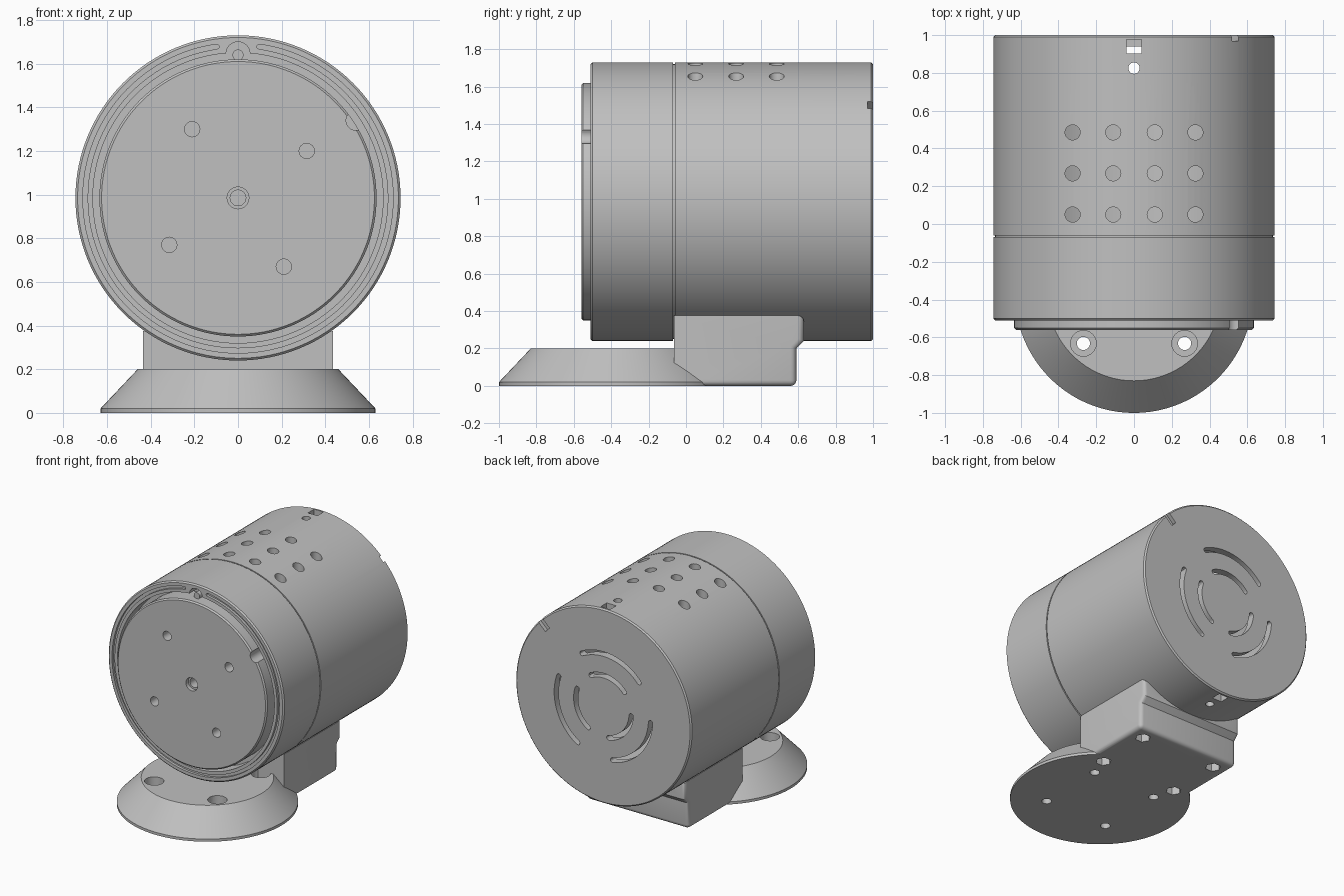
import bpy, bmesh
from math import sin, cos, pi, radians, sqrt
from mathutils import Matrix, Vector

if "Cube" in bpy.data.objects:
    bpy.data.objects.remove(bpy.data.objects["Cube"], do_unlink=True)

grey = bpy.data.materials.new("plain grey")
grey.use_nodes = True
tone = (0.53, 0.53, 0.53, 1)
grey.diffuse_color = tone
grey.node_tree.nodes["Principled BSDF"].inputs["Base Color"].default_value = tone

AXIS_Z = 0.985   # height of the drum axis
R = 0.745        # drum radius


def finish(bm, name):
    bmesh.ops.remove_doubles(bm, verts=bm.verts, dist=1e-5)
    bmesh.ops.recalc_face_normals(bm, faces=bm.faces)
    mesh = bpy.data.meshes.new(name)
    bm.to_mesh(mesh)
    bm.free()
    mesh.materials.append(grey)
    ob = bpy.data.objects.new(name, mesh)
    bpy.context.collection.objects.link(ob)
    return ob


def place(axis, a, b, d):
    return {"X": (d, a, b), "Y": (a, d, b), "Z": (a, b, d)}[axis]


def prism_bm(points, lo, hi, axis):
    bm = bmesh.new()
    face = bm.faces.new([bm.verts.new(place(axis, a, b, lo)) for a, b in points])
    new = bmesh.ops.extrude_face_region(bm, geom=[face])["geom"]
    shift = Vector(place(axis, 0, 0, hi - lo))
    bmesh.ops.translate(bm, vec=shift, verts=[v for v in new if isinstance(v, bmesh.types.BMVert)])
    return bm


def prism(name, points, lo, hi, axis):
    return finish(prism_bm(points, lo, hi, axis), name)


def circle(a, b, r, n=24):
    return [(a + r * cos(2 * pi * i / n), b + r * sin(2 * pi * i / n)) for i in range(n)]


def rect(a, b, w, h):
    return [(a - w, b - h), (a + w, b - h), (a + w, b + h), (a - w, b + h)]


def arc_slot(radius, half, start, end, n):
    """Curved slot outline with round ends, about the drum axis."""
    def at(r, deg):
        return (r * cos(radians(deg)), AXIS_Z + r * sin(radians(deg)))
    steps = [start + (end - start) * i / n for i in range(n + 1)]
    pts = [at(radius + half, t) for t in steps]
    for centre, turn in ((end, 0), (start, 180)):
        cx, cz = at(radius, centre)
        for k in range(1, 6):
            t = radians(centre + turn + k * 30)
            pts.append((cx + half * cos(t), cz + half * sin(t)))
        if turn == 0:
            pts += [at(radius - half, s) for s in reversed(steps)]
    return pts


def lathe(name, profile, axis, centre, n=128):
    """Spin (radius, position) points about the given axis."""
    bm = bmesh.new()
    verts = [bm.verts.new(place(axis, r, 0, h)) for r, h in profile]
    edges = [bm.edges.new(pair) for pair in zip(verts, verts[1:])]
    bmesh.ops.spin(bm, geom=verts + edges, cent=(0, 0, 0), axis=place(axis, 0, 0, 1),
                   angle=2 * pi, steps=n)
    bmesh.ops.translate(bm, vec=Vector(centre), verts=bm.verts)
    return finish(bm, name)


def boolean(target, tool, operation="DIFFERENCE"):
    mod = target.modifiers.new("boolean", "BOOLEAN")
    mod.operation, mod.solver, mod.object = operation, "EXACT", tool
    bpy.context.view_layer.objects.active = target
    bpy.ops.object.modifier_apply(modifier=mod.name)
    bpy.data.objects.remove(tool, do_unlink=True)


def cut(target, points, lo, hi, axis):
    boolean(target, prism("cutter", points, lo, hi, axis))


# Drum: rear can and front collar with a seam between them
drum = lathe("drum_housing", [
    (0, 1), (R - 0.01, 1), (R, 0.99), (R, -0.06), (R - 0.01, -0.06), (R - 0.01, -0.069),
    (R, -0.069), (R, -0.5), (R - 0.01, -0.51), (0.665, -0.51), (0.665, -0.4), (0, -0.4)],
    "Y", (0, 0, AXIS_Z))
cut(drum, circle(0, AXIS_Z, 0.67, 96), -0.03, 0.94, "Y")

# Vent holes on top
for x in (-0.325, -0.11, 0.11, 0.325):
    for y in (0.05, 0.268, 0.485):
        cut(drum, circle(x, y, 0.04), 1.3, 1.9, "Z")

# Rear cable windows and pin holes, top and bottom
for lo, hi in ((1.5, 1.9), (0.1, 0.45)):
    cut(drum, circle(0, 0.825, 0.03), lo, hi, "Z")
    cut(drum, rect(0, 0.94, 0.04, 0.037), lo, hi, "Z")

# Small radial notch in the rear rim
notch = prism_bm(rect(0.715, 0, 0.055, 0.025), 0.97, 1.1, "Y")
bmesh.ops.rotate(notch, matrix=Matrix.Rotation(radians(-44), 3, "Y"), verts=notch.verts)
bmesh.ops.translate(notch, vec=Vector((0, 0, AXIS_Z)), verts=notch.verts)
boolean(drum, finish(notch, "cutter"))

# Curved slots in the back plate
for radius in (0.235, 0.4):
    for middle in (101, 221, 341):
        cut(drum, arc_slot(radius, 0.018, middle - 38, middle + 38, 20), 0.9, 1.1, "Y")

# Collar face: seal groove and top keyhole
cut(drum, arc_slot(0.7, 0.011, 98, 442, 110), -0.6, -0.49, "Y")
cut(drum, circle(0, AXIS_Z + 0.66, 0.055), -0.6, -0.4, "Y")
locating_pin = prism("locating_pin", circle(0, AXIS_Z + 0.655, 0.025), -0.5, -0.39, "Y")

# Face plate with fixing holes, centre bore and edge notch
plate = lathe("face_plate", [
    (0, -0.56), (0.625, -0.56), (0.635, -0.55), (0.635, -0.39), (0, -0.39)], "Y", (0, 0, AXIS_Z))
for x, z in ((-0.21, 0.315), (0.315, 0.215), (-0.315, -0.215), (0.21, -0.315)):
    cut(plate, circle(x, AXIS_Z + z, 0.035), -0.6, -0.45, "Y")
cut(plate, circle(0, AXIS_Z, 0.05), -0.6, -0.53, "Y")
cut(plate, circle(0, AXIS_Z, 0.036), -0.6, -0.45, "Y")
cut(plate, circle(0.54, AXIS_Z + 0.355, 0.045), -0.6, -0.42, "Y")

# Round foot with counterbored screw holes
stand = lathe("stand", [(0, 0), (0.63, 0), (0.63, 0.02), (0.46, 0.2), (0, 0.2)],
              "Z", (0, -0.37, 0))
for sx in (-1, 1):
    for sy in (-1, 1):
        x, y = sx * 0.268, -0.37 + sy * 0.262
        cut(stand, circle(x, y, 0.035), -0.1, 0.3, "Z")
        cut(stand, circle(x, y, 0.068), 0.12, 0.3, "Z")

# Saddle block with rounded rear and lower edges
side = [(-0.065, 0), (0.59, 0), (0.59, 0.2), (0.63, 0.24), (0.63, 0.375), (-0.065, 0.375)]
bm = prism_bm(side, -0.435, 0.435, "X")


def rounded(edge):
    a, b = (v.co for v in edge.verts)
    on_front = a.y < 0 and b.y < 0
    top_side = a.z > 0.37 and b.z > 0.37 and abs(a.x - b.x) < 0.1
    step = abs(a.z - b.z) < 0.01 and 0.1 < a.z < 0.3
    return not (on_front or top_side or step)


bmesh.ops.bevel(bm, geom=[e for e in bm.edges if rounded(e)], offset=0.03,
                segments=4, profile=0.5, affect="EDGES")
block = finish(bm, "saddle_block")
cut(block, circle(0, AXIS_Z, 0.7, 128), -0.2, 0.8, "Y")
boolean(stand, block, "UNION")

# Hexagonal nut pockets and bolt holes under the saddle
for x in (-0.32, 0.32):
    for y in (0.05, 0.48):
        cut(stand, circle(x, y, 0.055, 6), -0.1, 0.14, "Z")
        cut(stand, circle(x, y, 0.03), 0.1, 0.5, "Z")

# Smooth shading with crisp edges
bpy.ops.object.select_all(action="DESELECT")
for ob in (drum, plate, locating_pin, stand):
    ob.select_set(True)
bpy.context.view_layer.objects.active = drum
bpy.ops.object.shade_smooth_by_angle(angle=radians(30))
